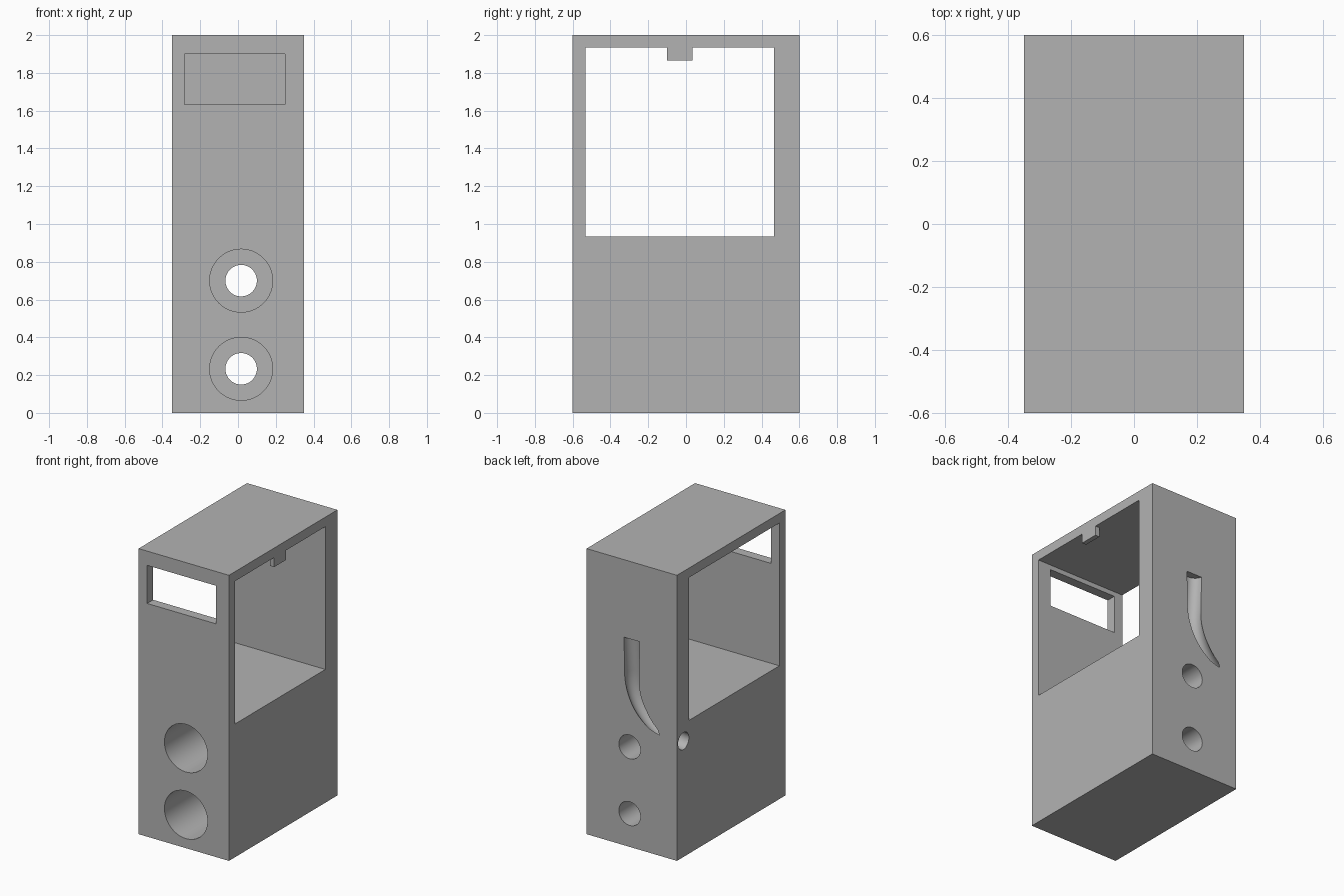
import bpy, math
from mathutils import Vector

old = bpy.data.objects.get("Cube")
if old:
    bpy.data.objects.remove(old, do_unlink=True)

grey = bpy.data.materials.new("plain_grey")
grey.use_nodes = True
colour = (0.45, 0.45, 0.45, 1)
grey.diffuse_color = colour
grey.node_tree.nodes["Principled BSDF"].inputs["Base Color"].default_value = colour

U = 1 / 15          # wall thickness, the module of the whole design
W, D, H = 10.5 * U, 18 * U, 30 * U


def block(name, lo, hi):
    """Box between two corners measured in modules from the front right bottom corner."""
    a, b = (Vector(p) * U - Vector((W / 2, D / 2, 0)) for p in (lo, hi))
    bpy.ops.mesh.primitive_cube_add(size=1, location=(a + b) / 2)
    ob = bpy.context.object
    ob.name = name
    ob.scale = b - a
    bpy.ops.object.transform_apply(location=True, rotation=False, scale=True)
    return ob


def bore(name, radius, x, z, y0, y1):
    """Cylinder running front to back, in modules."""
    bpy.ops.mesh.primitive_cylinder_add(
        vertices=64, radius=radius * U, depth=(y1 - y0) * U,
        location=(x * U - W / 2, (y0 + y1) / 2 * U - D / 2, z * U),
        rotation=(math.pi / 2, 0, 0))
    bpy.context.object.name = name
    return bpy.context.object


def cable_channel():
    """Tube that drops down the back, bends sideways and sinks into the wall."""
    r, top, bend = 0.39, 1.457, 1.2
    pts = [(0, top), (0, bend)]
    steps = 20
    for i in range(1, steps + 1):
        a = math.pi / 2 * i / steps
        pts.append((-r + r * math.cos(a), bend - r * math.sin(a)))
    pts.append((-0.45, bend - r))
    curve = bpy.data.curves.new("cable_channel_cutter", 'CURVE')
    curve.dimensions = '3D'
    curve.bevel_depth = 0.06
    curve.bevel_resolution = 6
    curve.use_fill_caps = True
    line = curve.splines.new('POLY')
    line.points.add(len(pts) - 1)
    run, last = 0, pts[0]
    for p, (x, z) in zip(line.points, pts):
        run += math.dist(last, (x, z))
        last = (x, z)
        p.co = (x, D / 2 - 0.087 * run, z, 1)
    ob = bpy.data.objects.new("cable_channel_cutter", curve)
    bpy.context.collection.objects.link(ob)
    bpy.ops.object.select_all(action='DESELECT')
    ob.select_set(True)
    bpy.context.view_layer.objects.active = ob
    bpy.ops.object.convert(target='MESH')
    return bpy.context.object


# Cabinet body
body = block("cabinet", (0, 0, 0), (10.5, 18, 30))
body.data.materials.append(grey)

# Side-to-side chamber, front slot, cable channel
cutters = [
    block("chamber_cutter", (-1, 1, 14), (11.5, 16, 29)),
    block("front_slot_cutter", (1, -1, 24.5), (9, 2, 28.5)),
    cable_channel(),
]
# Two stepped bores through the base
for label, z in (("lower", 3.5), ("upper", 10.5)):
    cutters.append(bore(label + "_wide_bore_cutter", 2.5, 5.5, z, -1, 10))
    cutters.append(bore(label + "_narrow_bore_cutter", 1.25, 5.5, z, 9, 19))

for c in cutters:
    c.hide_render = True
    mod = body.modifiers.new(c.name, 'BOOLEAN')
    mod.operation = 'DIFFERENCE'
    mod.solver = 'EXACT'
    mod.object = c
    bpy.context.view_layer.objects.active = body
    bpy.ops.object.modifier_apply(modifier=mod.name)
    bpy.data.objects.remove(c, do_unlink=True)

# Small catch hanging from the chamber roof at the left opening
catch = block("roof_catch", (10, 7.5, 28), (10.5, 9.5, 29))
catch.data.materials.append(grey)

bpy.ops.object.select_all(action='DESELECT')
body.select_set(True)
bpy.context.view_layer.objects.active = body
bpy.ops.object.shade_smooth_by_angle(angle=math.radians(30))
